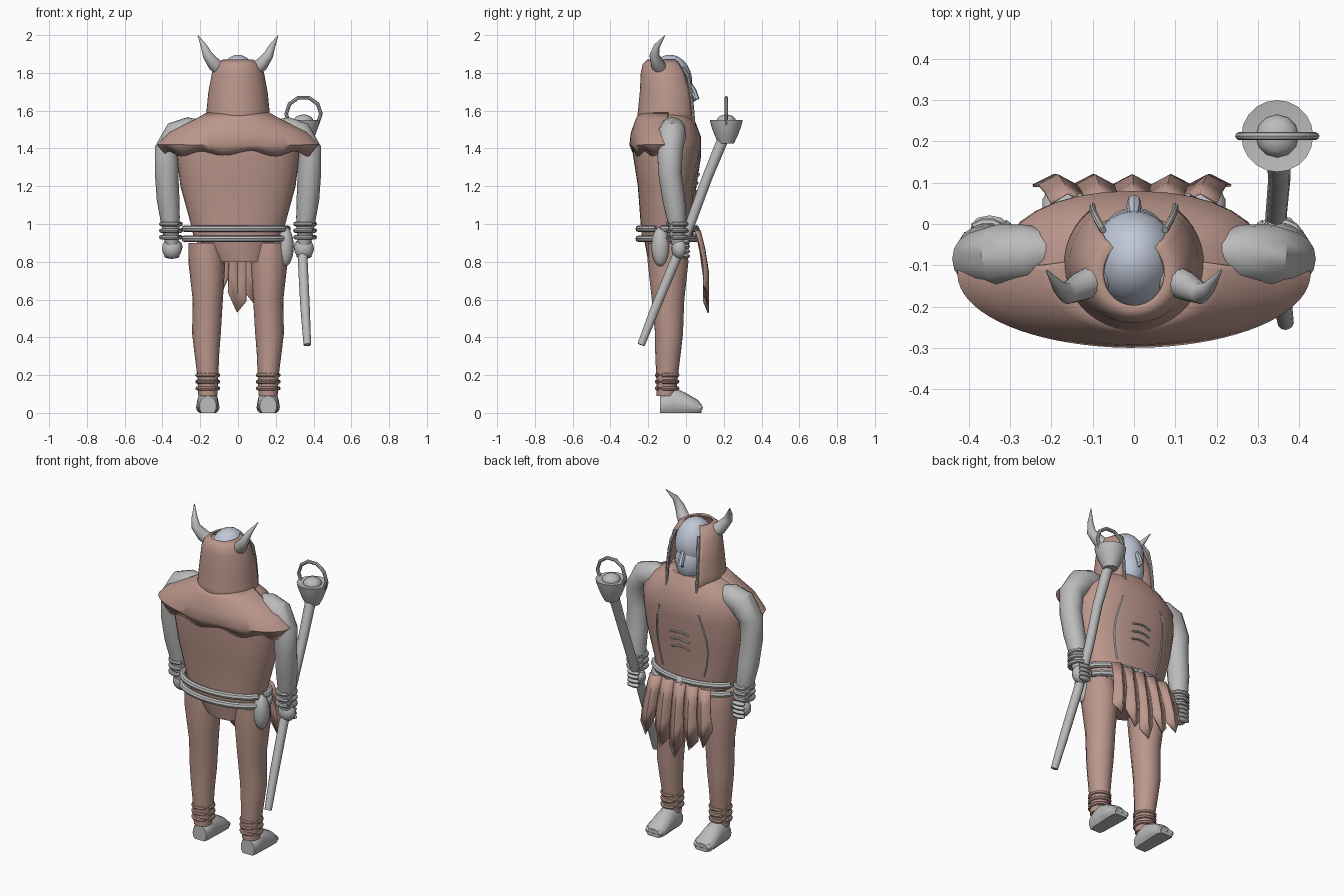
import bpy, bmesh, math
from mathutils import Vector, Matrix

if "Cube" in bpy.data.objects:
    bpy.data.objects.remove(bpy.data.objects["Cube"], do_unlink=True)

made = []


def material(name, rgb):
    m = bpy.data.materials.new(name)
    m.use_nodes = True
    m.diffuse_color = (*rgb, 1)
    m.node_tree.nodes["Principled BSDF"].inputs["Base Color"].default_value = (*rgb, 1)
    return m


CLOTH = material("dusty_rose_cloth", (0.5, 0.31, 0.26))
GREY = material("plain_grey", (0.5, 0.5, 0.5))
BLUE = material("pale_blue_skin", (0.53, 0.58, 0.68))


def finish(name, bm, mat, thick=0):
    bmesh.ops.recalc_face_normals(bm, faces=bm.faces)
    me = bpy.data.meshes.new(name)
    bm.to_mesh(me)
    bm.free()
    me.materials.append(mat)
    ob = bpy.data.objects.new(name, me)
    bpy.context.collection.objects.link(ob)
    if thick:
        mod = ob.modifiers.new("thickness", "SOLIDIFY")
        mod.thickness = thick
        mod.offset = 0
    made.append(ob)
    return ob


def skin(name, rows, mat, closed=True, caps=True, thick=0):
    """Join rows of points with quads."""
    bm = bmesh.new()
    vs = [[bm.verts.new(p) for p in row] for row in rows]
    n = len(rows[0])
    for a, b in zip(vs, vs[1:]):
        for i in range(n if closed else n - 1):
            j = (i + 1) % n
            bm.faces.new((a[i], a[j], b[j], b[i]))
    if closed and caps:
        bm.faces.new(vs[0])
        bm.faces.new(vs[-1])
    return finish(name, bm, mat, thick)


def loft(name, rings, mat, n=24, arc=None, power=1.0, wave=0, thick=0):
    """Horizontal ellipses given as (x, y, z, rx, ry); arc leaves them open."""
    lo, hi = arc or (0, 360)
    rows = []
    for k, (x, y, z, rx, ry) in enumerate(rings):
        row = []
        for i in range(n):
            a = math.radians(lo + (hi - lo) * i / (n - 1 if arc else n))
            c, s = math.cos(a), math.sin(a)
            c, s = (math.copysign(abs(v) ** power, v) for v in (c, s))
            dz = wave * math.cos(9 * a) if k == 0 else 0
            row.append((x + rx * c, y + ry * s, z + dz))
        rows.append(row)
    return skin(name, rows, mat, closed=not arc, thick=thick)


def tube(name, pts, mat, n=12, loop=False):
    """Round tube through points given as (x, y, z, radius)."""
    ps = [Vector(p[:3]) for p in pts]
    rows = []
    for i, p in enumerate(pts):
        if loop:
            t = ps[(i + 1) % len(ps)] - ps[i - 1]
        else:
            t = ps[min(i + 1, len(ps) - 1)] - ps[max(i - 1, 0)]
        t.normalize()
        ref = Vector((0, 1, 0)) if abs(t.y) < 0.8 else Vector((1, 0, 0))
        u = t.cross(ref).normalized()
        v = t.cross(u)
        rows.append([ps[i] + p[3] * (u * math.cos(a) + v * math.sin(a))
                     for a in (math.tau * j / n for j in range(n))])
    if loop:
        rows.append(rows[0])
    return skin(name, rows, mat, caps=not loop)


def ring(name, c, rx, ry, r, mat, n=24, upright=False, m=8):
    pts = []
    for i in range(n):
        a = math.tau * i / n
        u, v = rx * math.cos(a), ry * math.sin(a)
        pts.append((c[0] + u, c[1] + (0 if upright else v), c[2] + (v if upright else 0), r))
    return tube(name, pts, mat, m, True)


def ball(name, c, size, mat, n=16):
    bm = bmesh.new()
    bmesh.ops.create_uvsphere(bm, u_segments=n, v_segments=n // 2 + 2, radius=1,
                              matrix=Matrix.Translation(c) @ Matrix.Diagonal((*size, 1)))
    return finish(name, bm, mat)


# Tunic and hips
TORSO = [(0, -.1, .93, .235, .135), (0, -.1, 1.0, .25, .14), (0, -.1, 1.2, .305, .155),
         (0, -.1, 1.36, .325, .18), (0, -.1, 1.46, .32, .18), (0, -.1, 1.54, .25, .15),
         (0, -.1, 1.59, .14, .12)]
loft("tunic", TORSO, CLOTH, 32, power=.9)
loft("hips", [(.015, -.1, .8, .135, .1), (0, -.1, .88, .18, .115), (0, -.1, .97, .235, .13)], CLOTH)

# Shoulder cape with a scalloped hem over the back
loft("shoulder_cape", [(0, -.12, 1.375, .385, .15), (0, -.12, 1.42, .42, .172),
                       (0, -.12, 1.48, .36, .165), (0, -.11, 1.55, .22, .15),
                       (0, -.1, 1.59, .15, .14)], CLOTH, 40, arc=(176, 364), wave=.014, thick=.016)

# Belts and pouch
for nm, z in (("upper_belt", .975), ("lower_belt", .922)):
    ring(nm, (-.01, -.1, z), .272, .15, .018, GREY, 32)
ball("belt_knot", (0, .055, .95), (.03, .02, .045), GREY, 10)
ball("belt_pouch", (.25, -.135, .88), (.045, .048, .105), GREY)

# Ragged loincloth strips at the front
for i in range(5):
    x0 = -.16 + .08 * i
    x1 = x0 * 1.2 - .005
    low = (.64, .6, .53, .57, .62)[i]
    rows = []
    for t in (0, .3, .65, 1):
        row = []
        for side in (-1, 0, 1):
            end = low + (.06 if side == (-1) ** i else .11 if side else 0)
            row.append((x0 + (x1 - x0) * t + side * (.042 + .006 * t),
                        .05 + .045 * math.sin(1.9 * t) + (0 if side else .025),
                        .965 + (end - .965) * t))
        rows.append(row)
    skin("loincloth_strip", rows, CLOTH, closed=False, thick=.006)

# Chest seams and rib marks laid on the tunic front


def front_y(x, z):
    for a, b in zip(TORSO, TORSO[1:]):
        if a[2] <= z <= b[2]:
            t = (z - a[2]) / (b[2] - a[2])
            rx, ry = (a[k] + (b[k] - a[k]) * t for k in (3, 4))
            s = math.sqrt(1 - min(1, abs(x / rx)) ** 2)
            return -.1 + ry * s + .003


for s in (-1, 1):
    seam = [(s * (.13 + .035 * math.sin(3 * t)), 1.4 - .38 * t) for t in (0, .2, .4, .6, .8, 1)]
    tube("chest_seam", [(x, front_y(x, z), z, .007) for x, z in seam], GREY, 6)
for k in range(3):
    mark = [(x, 1.27 - .045 * k - abs(x) * .25) for x in (-.06, -.02, .02, .06)]
    tube("rib_mark", [(x, front_y(x, z), z, .006) for x, z in mark], GREY, 6)

# Limbs, mirrored
for s, side in ((1, "left_"), (-1, "right_")):
    loft(side + "leg", [(s * .16, -.105, .09, .05, .05), (s * .16, -.1, .2, .056, .058),
                        (s * .165, -.095, .32, .066, .068), (s * .167, -.09, .42, .076, .074),
                        (s * .16, -.095, .6, .08, .086), (s * .165, -.095, .8, .098, .108),
                        (s * .17, -.1, .9, .092, .1)], CLOTH, 16)
    for z in (.13, .165, .2):
        ring(side + "ankle_wrap", (s * .16, -.1, z), .055, .056, .011, CLOTH, 14)
    # Foot lofted forward with a flat sole
    rows = []
    for y, w, h in ((-.138, .045, .09), (-.11, .054, .11), (-.06, .056, .132), (0, .06, .105),
                    (.06, .062, .07), (.083, .045, .045)):
        rows.append([(s * .16 + w * math.cos(a), y, max(0, h * (.4 + .6 * math.sin(a))))
                     for a in (math.tau * j / 16 for j in range(16))])
    skin(side + "foot", rows, GREY)
    for dx in (-.04, 0, .04):
        ball(side + "toe", (s * .16 + dx, .068, .027), (.017, .021, .018), GREY, 8)
    # Arm with wrist wraps and fist
    tube(side + "arm", [(s * .2, -.065, 1.51, .045), (s * .25, -.07, 1.5, .068),
                        (s * .32, -.075, 1.475, .076), (s * .375, -.085, 1.39, .068),
                        (s * .378, -.085, 1.27, .062), (s * .37, -.065, 1.13, .06),
                        (s * .36, -.05, 1.03, .052), (s * .353, -.045, .93, .04),
                        (s * .35, -.04, .89, .034)], GREY, 16)
    for z in (.93, .965, 1.0):
        ring(side + "wrist_wrap", (s * .355, -.047, z), .051, .05, .012, GREY, 14)
    ball(side + "fist", (s * .35, -.035, .87), (.052, .042, .055), GREY)
    for k in range(4):
        ball(side + "finger", (s * .35, 0, .83 + .025 * k), (.042, .021, .014), GREY, 8)
    ball(side + "thumb", (s * .31, -.015, .88), (.016, .025, .028), GREY, 8)
    # Horn
    tube(side + "horn", [(s * .085, -.13, 1.815, .038), (s * .125, -.15, 1.845, .036),
                         (s * .162, -.168, 1.895, .026), (s * .18, -.155, 1.94, .017),
                         (s * .212, -.112, 1.998, .002)], GREY, 12)
    # Trim along the hood opening
    tube(side + "hood_trim", [(s * .075, -.015, 1.83, .008), (s * .09, .012, 1.78, .009),
                              (s * .097, .026, 1.7, .008), (s * .1, .036, 1.6, .008),
                              (s * .1, .045, 1.5, .007)], GREY, 8)

# Head and hood
ball("head", (0, -.085, 1.75), (.105, .118, .146), BLUE, 24)
ball("jaw", (0, -.045, 1.66), (.085, .085, .12), BLUE, 20)
tube("nose", [(0, .01, 1.76, .01), (0, .04, 1.7, .018), (0, .054, 1.665, .017),
              (0, .03, 1.65, .012)], BLUE, 8)
loft("hood", [(0, -.095, 1.5, .17, .165), (0, -.095, 1.6, .162, .155), (0, -.095, 1.7, .152, .145),
              (0, -.11, 1.8, .133, .125), (0, -.12, 1.845, .11, .105),
              (0, -.12, 1.868, .075, .08)], CLOTH, 32, arc=(128, 412), thick=.01)

# Staff with bowl, orb and octagonal hoop
tube("staff", [(.367, -.238, .36, .02), (.355, -.16, .56, .025), (.343, -.06, .8, .026),
               (.345, .03, 1.02, .026), (.352, .11, 1.24, .027), (.347, .2, 1.46, .03)], GREY, 12)
TOP = (.347, .213)
loft("staff_bowl", [(*TOP, 1.425, .04, .04), (*TOP, 1.47, .062, .062), (*TOP, 1.52, .08, .08),
                    (*TOP, 1.55, .087, .087), (*TOP, 1.545, .055, .055)], GREY, 20)
ball("staff_orb", (*TOP, 1.545), (.052, .052, .035), GREY, 12)
ring("staff_hoop", (*TOP, 1.583), .092, .09, .01, GREY, 10, upright=True)

# Smooth shading with sharp edges kept
bpy.ops.object.select_all(action="DESELECT")
for ob in made:
    ob.select_set(True)
bpy.context.view_layer.objects.active = made[0]
bpy.ops.object.shade_smooth_by_angle(angle=math.radians(40))
